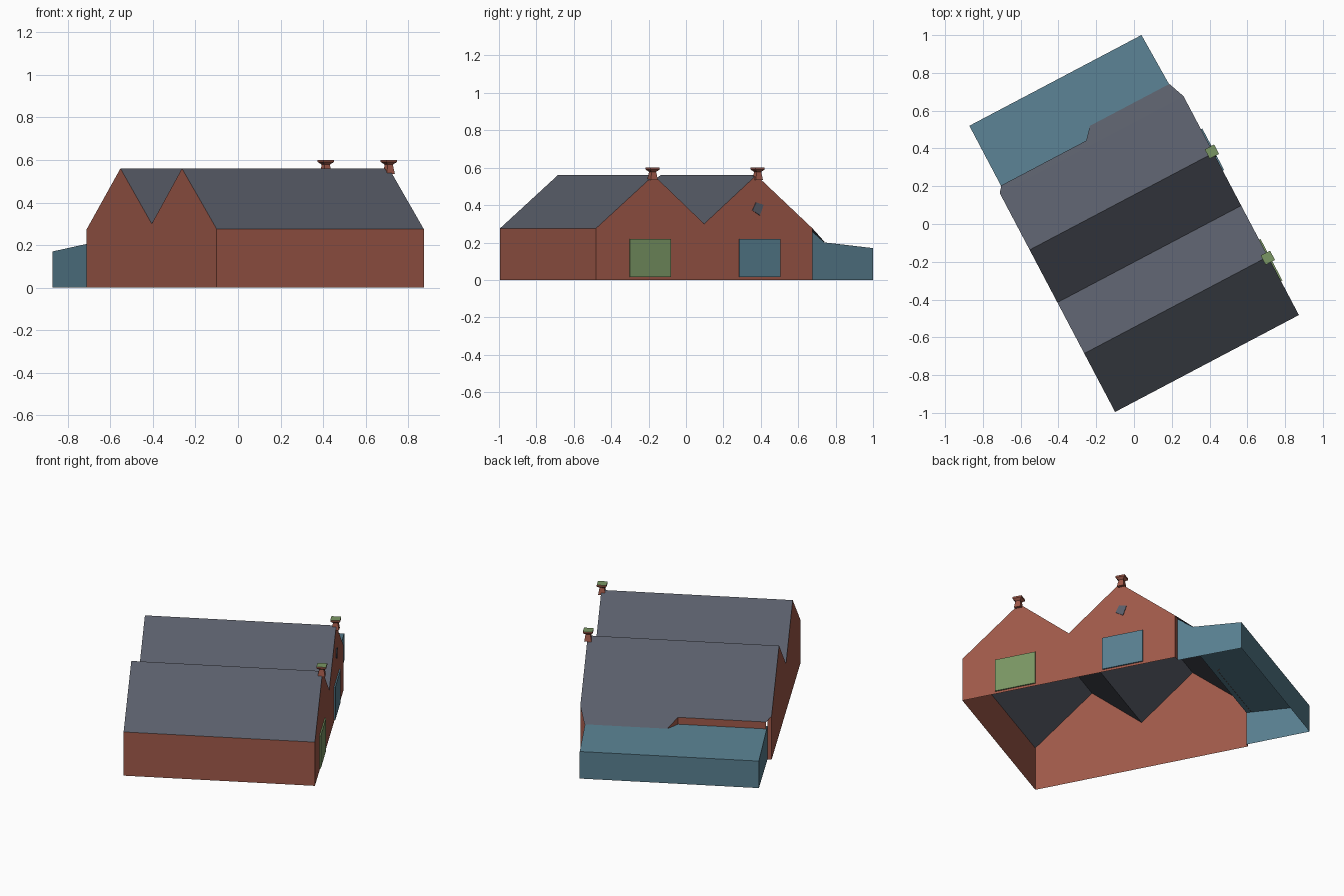
import bpy, bmesh, math
from mathutils import Matrix

if "Cube" in bpy.data.objects:
    bpy.data.objects.remove(bpy.data.objects["Cube"])

# Local frame: u runs along the ridges, v runs across them; the plan is turned on the site
PLACE = Matrix.Translation((-0.10, -0.995, 0)) @ Matrix.Rotation(math.radians(27.8), 4, 'Z')
LENGTH = 1.10
EAVE, RIDGE, VALLEY = 0.275, 0.56, 0.30
RIDGE_1, GUTTER, RIDGE_2, BACK = 0.35, 0.655, 0.97, 1.31


def material(name, rgb):
    m = bpy.data.materials.new(name)
    m.diffuse_color = (*rgb, 1)
    m.use_nodes = True
    m.node_tree.nodes["Principled BSDF"].inputs["Base Color"].default_value = m.diffuse_color
    return m


brick = material("brick_red", (0.35, 0.10, 0.067))
slate = material("slate_grey", (0.100, 0.111, 0.142))
teal = material("teal_blue", (0.098, 0.212, 0.279))
green = material("leaf_green", (0.195, 0.305, 0.127))


def sheet(name, polygons, *mats):
    """Object made of flat polygons, each given as a list of (u, v, z) points."""
    bm = bmesh.new()
    for poly in polygons:
        bm.faces.new([bm.verts.new(p) for p in poly])
    bmesh.ops.remove_doubles(bm, verts=bm.verts, dist=1e-4)
    bmesh.ops.recalc_face_normals(bm, faces=bm.faces)
    me = bpy.data.meshes.new(name)
    bm.to_mesh(me)
    bm.free()
    for m in mats:
        me.materials.append(m)
    ob = bpy.data.objects.new(name, me)
    ob.matrix_world = PLACE
    bpy.context.collection.objects.link(ob)
    return ob


# Twin-gabled brick walls, with short returns where the lean-to joins
gable = [(0, 0), (0, EAVE), (RIDGE_1, RIDGE), (GUTTER, VALLEY),
         (RIDGE_2, RIDGE), (BACK, EAVE), (BACK, 0), (GUTTER, 0)]
walls = [[(u, v, z) for v, z in gable] for u in (0, LENGTH)]
walls.append([(0, 0, 0), (LENGTH, 0, 0), (LENGTH, 0, EAVE), (0, 0, EAVE)])
for a, b in ((0, 0.025), (1.06, LENGTH)):
    walls.append([(a, BACK, 0), (b, BACK, 0), (b, BACK, EAVE), (a, BACK, EAVE)])
sheet("brick_walls", walls, brick)

# Four roof slopes
profile = gable[1:6]
slopes = [[(0, v0, z0), (LENGTH, v0, z0), (LENGTH, v1, z1), (0, v1, z1)]
          for (v0, z0), (v1, z1) in zip(profile, profile[1:])]
# Roof skirt running down onto the lean-to, stepped halfway along
skirt = [(0, BACK, EAVE), (LENGTH, BACK, EAVE), (1.064, 1.402, 0.203),
         (0.588, 1.402, 0.203), (0.535, 1.342, 0.25), (0.027, 1.342, 0.25)]
sheet("slate_roof", slopes + [skirt], slate)

# Brick upstand under the short part of the skirt
sheet("brick_upstand", [
    [(0.027, 1.342, 0.25), (0.535, 1.342, 0.25), (0.535, 1.342, 0.205), (0.027, 1.342, 0.205)],
    [(0.535, 1.342, 0.25), (0.588, 1.402, 0.203), (0.535, 1.342, 0.205)]], brick)

# Lean-to at the back, open underneath
U0, U1, V1, ZB = 0.024, 1.054, 1.70, 0.17
sheet("lean_to", [
    [(U0, BACK, 0.21), (1.062, BACK, 0.21), (1.062, 1.402, 0.2), (U1, V1, ZB), (U0, V1, ZB)],
    [(U0, V1, 0), (U1, V1, 0), (U1, V1, ZB), (U0, V1, ZB)],
    [(U0, BACK, 0), (U0, V1, 0), (U0, V1, ZB), (U0, BACK, 0.21)],
    [(1.062, BACK, 0), (U1, V1, 0), (U1, V1, ZB), (1.062, 1.402, 0.2), (1.062, BACK, 0.272)],
], teal)


# Thin plates on the right gable
def plate(name, outline, mat, u=LENGTH, depth=0.008):
    back = [(u, v, z) for v, z in outline]
    front = [(u + depth, v, z) for v, z in outline]
    n = len(outline)
    sides = [[back[i], back[(i + 1) % n], front[(i + 1) % n], front[i]] for i in range(n)]
    sheet(name, [back, front] + sides, mat)


for name, v, mat in (("garage_door", 0.327, green), ("large_window", 0.988, teal)):
    a, b = v - 0.124, v + 0.124
    plate(name, [(a, 0.015), (b, 0.015), (b, 0.22), (a, 0.22)], mat)
plate("attic_window", [(0.967, 0.415), (1.012, 0.402), (0.990, 0.345), (0.945, 0.372)],
      slate, depth=0.004)


# Waisted chimneys with green tops
def chimney(name, v, u=1.096):
    rings = [[(u + r * i, v + r * j, z) for i, j in ((-1, -1), (1, -1), (1, 1), (-1, 1))]
             for r, z in ((0.021, 0.535), (0.014, 0.578), (0.028, 0.59), (0.028, 0.60))]
    faces = [rings[0], rings[-1]]
    for lo, hi in zip(rings, rings[1:]):
        faces += [[lo[i], lo[(i + 1) % 4], hi[(i + 1) % 4], hi[i]] for i in range(4)]
    ob = sheet(name, faces, brick, green)
    for p in ob.data.polygons:
        p.material_index = 1 if p.center.z > 0.599 else 0


chimney("front_chimney", RIDGE_1 - 0.005)
chimney("back_chimney", RIDGE_2 + 0.01)
